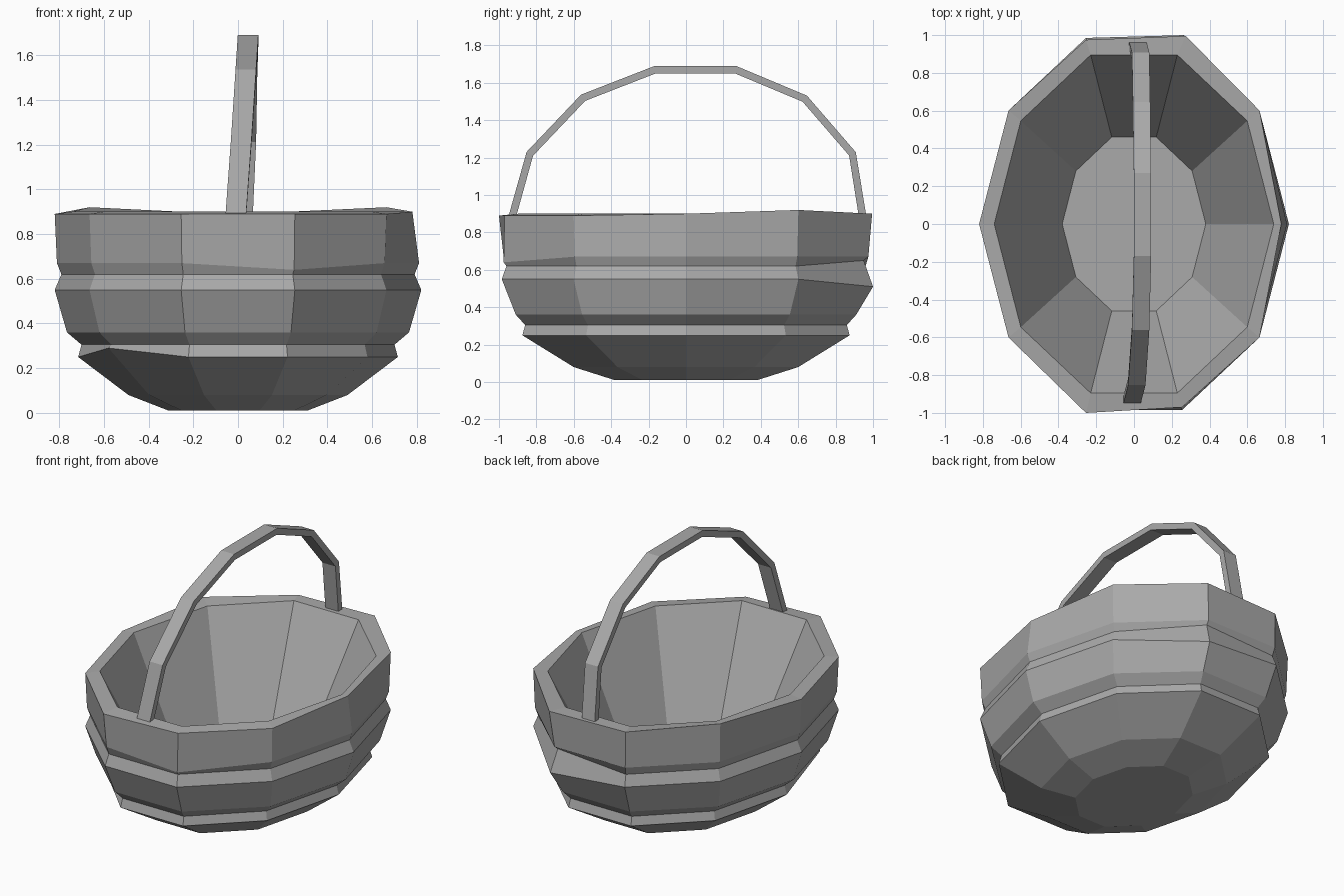
import bpy
import bmesh
from mathutils import Vector

default = bpy.data.objects.get("Cube")
if default:
    bpy.data.objects.remove(default, do_unlink=True)

# Single grey material
grey = bpy.data.materials.new("grey")
grey.use_nodes = True
tone = (0.4, 0.4, 0.4, 1)
grey.diffuse_color = tone
grey.node_tree.nodes["Principled BSDF"].inputs["Base Color"].default_value = tone


def loft(name, rings, closed_ends=True):
    """Skin a list of equal-length vertex loops, cap the ends, shade flat."""
    bm = bmesh.new()
    loops = [[bm.verts.new(p) for p in ring] for ring in rings]
    for low, high in zip(loops, loops[1:]):
        n = len(low)
        for i in range(n):
            j = (i + 1) % n
            bm.faces.new((low[i], low[j], high[j], high[i]))
    if closed_ends:
        bm.faces.new(loops[0])
        bm.faces.new(loops[-1])
    bmesh.ops.recalc_face_normals(bm, faces=bm.faces[:])
    mesh = bpy.data.meshes.new(name)
    bm.to_mesh(mesh)
    bm.free()
    mesh.materials.append(grey)
    obj = bpy.data.objects.new(name, mesh)
    bpy.context.collection.objects.link(obj)
    return obj


# Ten-sided oval outline, as fractions of the half width and half length
quarter = [(1, 0), (0.81, 0.61), (0.31, 1)]
half = quarter + [(-x, y) for x, y in reversed(quarter)]
outline = half + [(x, -y) for x, y in reversed(half[1:-1])]


def oval(rx, ry, z):
    return [Vector((x * rx, y * ry, z)) for x, y in outline]


# Basket: outside from the base up, over the rim, and down the inside
profile = [
    (0.31, 0.38, 0.01), (0.49, 0.60, 0.08), (0.715, 0.875, 0.25),
    (0.70, 0.86, 0.305), (0.765, 0.91, 0.36), (0.82, 0.985, 0.55),
    (0.79, 0.96, 0.62), (0.81, 0.975, 0.67), (0.82, 0.985, 0.89),
    (0.74, 0.895, 0.90), (0.38, 0.46, 0.10),
]
rings = [oval(*p) for p in profile]

# Hand-shaped unevenness: (ring, corner, shift)
BACK_LEFT, BACK_RIGHT, FRONT_RIGHT, FRONT_LEFT = 2, 3, 7, 8
for ring, corner, shift in [
    (5, BACK_LEFT, (0.01, 0.015, -0.04)),
    (6, BACK_LEFT, (0, -0.01, 0.03)),
    (8, BACK_LEFT, (0.02, 0.01, 0.01)),
    (8, BACK_RIGHT, (0, -0.01, 0.01)),
    (8, FRONT_RIGHT, (0, -0.015, 0)),
    (8, FRONT_LEFT, (0, 0.015, 0)),
    (7, FRONT_LEFT, (0, 0, -0.03)),
    (8, 0, (-0.04, 0, 0.01)),
    (8, 1, (0, 0, 0.03)),
    (8, 4, (0, 0, 0.03)),
    (2, 6, (0, 0, 0.04)),
]:
    rings[ring][corner] += Vector(shift)
loft("basket", rings)

# Handle: flat strap along a faceted arch that leans slightly to one side
arch = [
    (-0.01, -0.93, 0.88), (0.015, -0.835, 1.22), (0.035, -0.55, 1.52),
    (0.045, -0.165, 1.67), (0.045, 0.265, 1.67), (0.04, 0.635, 1.515),
    (0.035, 0.89, 1.22), (0.02, 0.945, 0.88),
]
path = [Vector(p) for p in arch]
side = Vector((0.046, 0, 0))
sections = []
for i, p in enumerate(path):
    tangent = (path[min(i + 1, len(path) - 1)] - path[max(i - 1, 0)]).normalized()
    out = tangent.cross(Vector((-1, 0, 0))).normalized() * 0.02
    sections.append([p - side - out, p + side - out, p + side + out, p - side + out])
loft("handle", sections)
